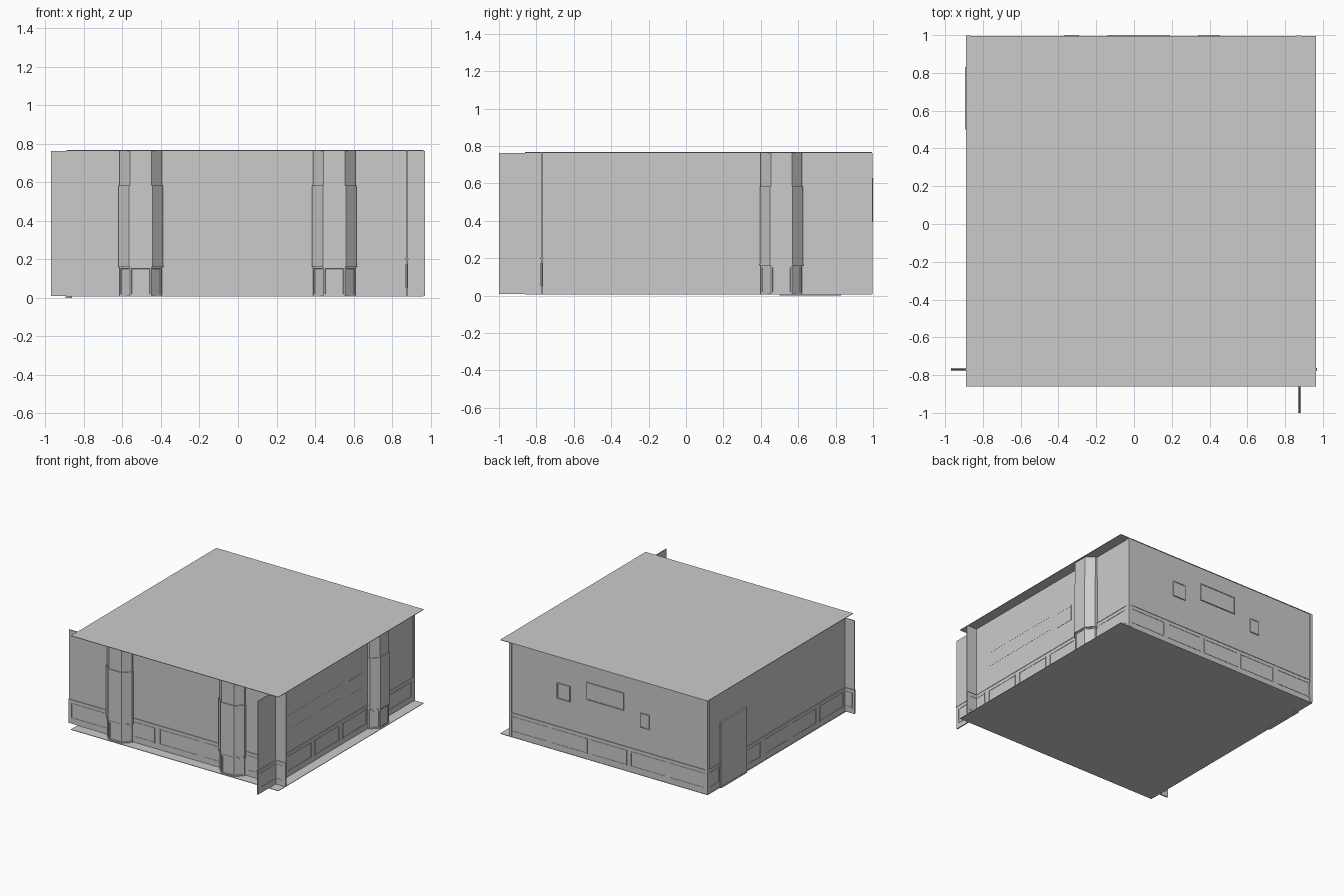
import bpy, bmesh

if "Cube" in bpy.data.objects:
    bpy.data.objects.remove(bpy.data.objects["Cube"])

FLOOR, TOP = 0.01, 0.763


def finish(name, bm):
    bmesh.ops.recalc_face_normals(bm, faces=bm.faces)
    me = bpy.data.meshes.new(name)
    bm.to_mesh(me)
    bm.free()
    ob = bpy.data.objects.new(name, me)
    bpy.context.collection.objects.link(ob)
    return ob


def add_box(bm, lo, hi):
    vs = bmesh.ops.create_cube(bm, size=1)["verts"]
    for v in vs:
        v.co = [(l + h) / 2 + c * (h - l) for l, h, c in zip(lo, hi, v.co)]


def wall_box(bm, axis, pos, half, a, b, z0, z1):
    # box centred on a wall plane; axis is the direction the wall runs along
    if axis == "x":
        add_box(bm, (a, pos - half, z0), (b, pos + half, z1))
    else:
        add_box(bm, (pos - half, a, z0), (pos + half, b, z1))


def frame(bm, axis, pos, half, a, b, z0, z1, w):
    # rectangular moulding made of four bars
    wall_box(bm, axis, pos, half, a, b, z0, z0 + w)
    wall_box(bm, axis, pos, half, a, b, z1 - w, z1)
    wall_box(bm, axis, pos, half, a, a + w, z0 + w, z1 - w)
    wall_box(bm, axis, pos, half, b - w, b, z0 + w, z1 - w)


def wall(name, axis, pos, a, b, panels):
    # plain upper wall
    bm = bmesh.new()
    wall_box(bm, axis, pos, 0.003, a, b, FLOOR, TOP)
    finish(name + "_wall", bm)
    # wainscot with chair rail and panel mouldings
    bm = bmesh.new()
    wall_box(bm, axis, pos, 0.005, a, b, FLOOR, 0.196)
    wall_box(bm, axis, pos, 0.0085, a, b, 0.196, 0.204)
    for p0, p1 in panels:
        frame(bm, axis, pos, 0.0075, p0, p1, 0.05, 0.175, 0.009)
    finish(name + "_wainscot", bm)


def row(start, pitch, width, count):
    return [(start + i * pitch, start + i * pitch + width) for i in range(count)]


def picture(name, axis, pos, half, a, b, z0, z1):
    bm = bmesh.new()
    wall_box(bm, axis, pos, half * 0.8, a, b, z0, z1)
    frame(bm, axis, pos, half, a, b, z0, z1, 0.008)
    finish(name, bm)


def column(name, axis, centre, wall_pos, out):
    # stacked eight-sided sections, sitting mostly inside the wall
    def section(part, half, depth, z0, z1, inset=False):
        c = 0.055
        mid = 0.035
        oct_pts = [(-half, -depth + c), (-half + c, -depth), (half - c, -depth), (half, -depth + c),
                   (half, depth - c), (half - c, depth), (-half + c, depth), (-half, depth - c)]
        bm = bmesh.new()
        vs = []
        for u, d in oct_pts:
            u, d = centre + u, wall_pos - out * mid - out * -d
            vs.append(bm.verts.new((u, d, z0) if axis == "x" else (d, u, z0)))
        face = bm.faces.new(vs)
        ext = bmesh.ops.extrude_face_region(bm, geom=[face])["geom"]
        for v in ext:
            if isinstance(v, bmesh.types.BMVert):
                v.co.z = z1
        bmesh.ops.recalc_face_normals(bm, faces=bm.faces)
        if inset:
            sides = [f for f in bm.faces if abs(f.normal.z) < 0.1]
            bmesh.ops.inset_individual(bm, faces=sides, thickness=0.012, depth=0)
            bmesh.ops.inset_individual(bm, faces=sides, thickness=0.003, depth=-0.004)
        finish(name + part, bm)

    section("_base", 0.111, 0.111, FLOOR, 0.16, True)
    section("_base_cap", 0.117, 0.117, 0.16, 0.168)
    section("_shaft", 0.115, 0.115, 0.168, 0.583)
    section("_upper_shaft", 0.111, 0.109, 0.583, TOP)


# floor and ceiling
for label, z0, z1 in (("floor", 0.006, FLOOR), ("ceiling", TOP, TOP + 0.004)):
    bm = bmesh.new()
    add_box(bm, (-0.89, -0.86, z0), (0.963, 0.995, z1))
    finish(label, bm)

# four walls
wall("front", "x", -0.771, -0.97, 0.97, row(-0.95, 0.395, 0.355, 4) + [(0.63, 0.95)])
wall("right", "y", 0.876, -1.0, 0.985, row(-0.98, 0.352, 0.31, 4) + [(0.64, 0.96)])
wall("back", "x", 0.988, -0.885, 0.88, row(-0.87, 0.352, 0.32, 5))
wall("left", "y", -0.88, -0.771, 0.99, row(-0.75, 0.352, 0.31, 3) + [(0.31, 0.48), (0.84, 0.97)])

# columns
column("front_left_column", "x", -0.505, -0.771, -1)
column("front_right_column", "x", 0.5, -0.771, -1)
column("right_column", "y", 0.51, 0.876, 1)

# corner posts at the back
for label, x in (("right_corner_post", 0.872), ("left_corner_post", -0.878)):
    bm = bmesh.new()
    add_box(bm, (x - 0.012, 0.972, FLOOR), (x + 0.012, 0.997, TOP))
    finish(label, bm)

# pictures on the back wall
for i, (a, b, z0, z1) in enumerate([(0.34, 0.455, 0.43, 0.555), (-0.14, 0.19, 0.49, 0.63), (-0.37, -0.29, 0.395, 0.51)]):
    picture(f"back_picture_{i}", "x", 0.988, 0.012, a, b, z0, z1)

# pictures on the right wall, nearly flush
picture("right_picture_small", "y", 0.876, 0.005, 0.16, 0.325, 0.36, 0.485)
picture("right_picture_wide", "y", 0.876, 0.004, -0.62, 0.08, 0.38, 0.5)

# door in the left wall
bm = bmesh.new()
wall_box(bm, "y", -0.879, 0.014, 0.51, 0.82, 0.0, 0.52)
frame(bm, "y", -0.879, 0.016, 0.5, 0.83, 0.0, 0.53, 0.012)
finish("door", bm)
